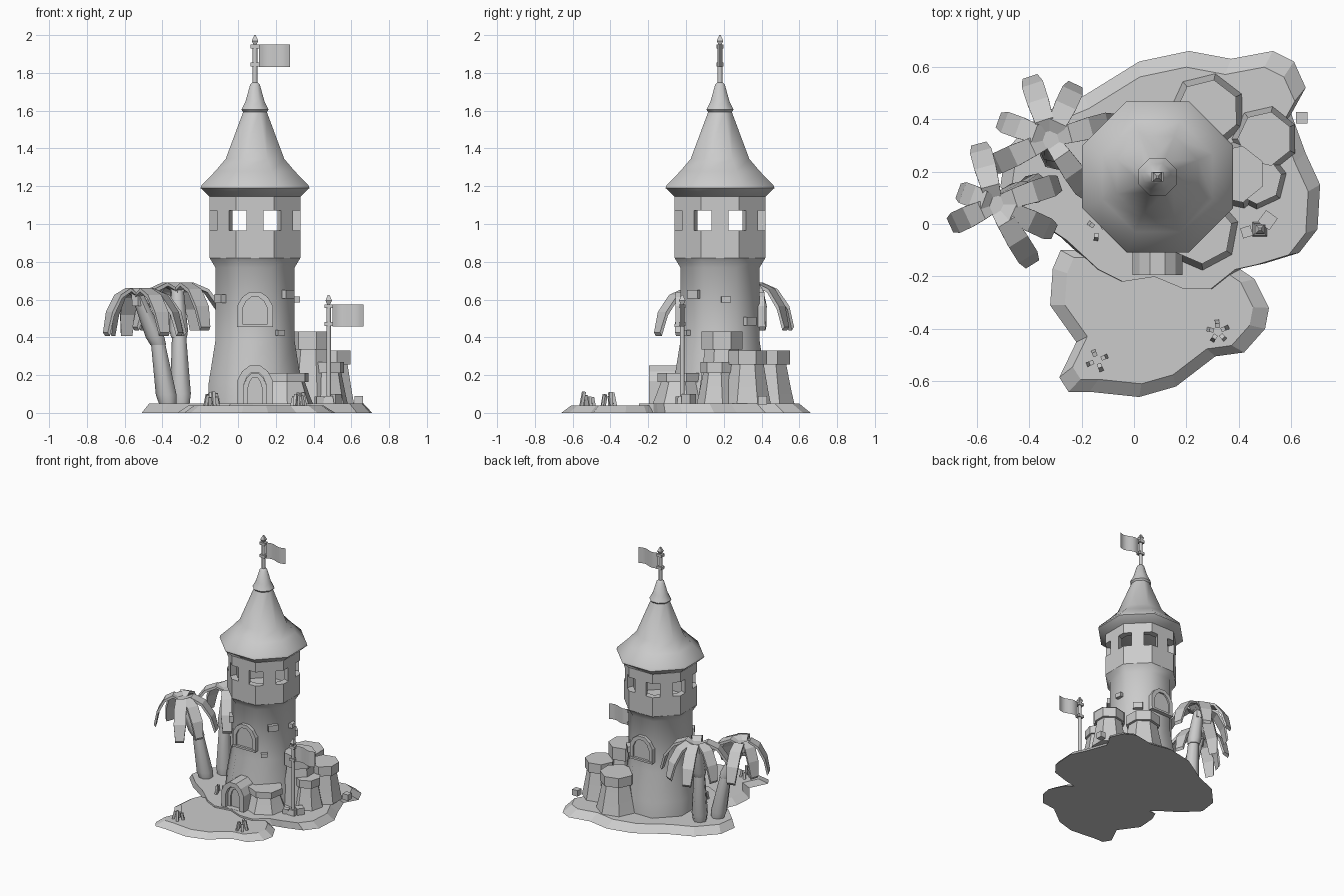
import bpy, bmesh, math, random
from math import sin, cos, pi, radians
from mathutils import Vector, Matrix

cube = bpy.data.objects.get("Cube")
if cube:
    bpy.data.objects.remove(cube)
random.seed(4)
TX, TY = 0.09, 0.18      # tower axis
GROUND = 0.05

grey = bpy.data.materials.new("plain_grey")
grey.use_nodes = True
grey.diffuse_color = (0.6, 0.6, 0.6, 1)
grey.node_tree.nodes["Principled BSDF"].inputs["Base Color"].default_value = (0.6, 0.6, 0.6, 1)


def finish(name, bm, smooth=0):
    bmesh.ops.recalc_face_normals(bm, faces=bm.faces)
    mesh = bpy.data.meshes.new(name)
    bm.to_mesh(mesh)
    bm.free()
    mesh.materials.append(grey)
    ob = bpy.data.objects.new(name, mesh)
    bpy.context.collection.objects.link(ob)
    if smooth:
        bpy.ops.object.select_all(action='DESELECT')
        ob.select_set(True)
        bpy.context.view_layer.objects.active = ob
        bpy.ops.object.shade_smooth_by_angle(angle=radians(smooth))
    return ob


def loft(bm, rings, cap=True):
    """Skin a list of equally long point rings."""
    loops = [[bm.verts.new(p) for p in ring] for ring in rings]
    n = len(loops[0])
    for a, b in zip(loops, loops[1:]):
        for i in range(n):
            bm.faces.new((a[i], a[(i + 1) % n], b[(i + 1) % n], b[i]))
    if cap:
        bm.faces.new(loops[0][::-1])
        bm.faces.new(loops[-1])
    else:
        for i in range(n):
            bm.faces.new((loops[-1][i], loops[-1][(i + 1) % n], loops[0][(i + 1) % n], loops[0][i]))


def ring(x, y, z, r, sides, turn=0.5):
    """Regular polygon whose flat-to-centre distance is r."""
    r /= cos(pi / sides)
    return [(x + r * cos(2 * pi * (i + turn) / sides), y + r * sin(2 * pi * (i + turn) / sides), z)
            for i in range(sides)]


def lathe(name, x, y, profile, sides=8, smooth=50, cap=True, turn=0.5):
    bm = bmesh.new()
    loft(bm, [ring(x, y, z, r, sides, turn) for r, z in profile], cap)
    return finish(name, bm, smooth)


def box(name, loc, size, turn=0, tilt=0):
    bm = bmesh.new()
    m = (Matrix.Translation(loc) @ Matrix.Rotation(turn, 4, 'Z') @ Matrix.Rotation(tilt, 4, 'X')
         @ Matrix.Diagonal((*size, 1)))
    bmesh.ops.create_cube(bm, size=1, matrix=m)
    return finish(name, bm)


# Ground slabs with sloping shores
def island(name, outline, centre, scale, top):
    bm = bmesh.new()
    c = Vector(centre)
    low = [Vector(p) for p in outline]
    high = [c + (p - c) * scale for p in low]
    loft(bm, [[(*p, 0) for p in low], [(*p, top) for p in high]])
    finish(name, bm)


island("rear_island", [(.02, .62), (.21, .66), (.37, .63), (.53, .66), (.61, .62), (.655, .52), (.6, .42),
       (.655, .27), (.71, .15), (.7, -.02), (.63, -.11), (.5, -.15), (.41, -.17), (.31, -.25), (.2, -.25),
       (.08, -.2), (-.05, -.22), (-.15, -.17), (-.28, -.05), (-.4, .03), (-.51, .14), (-.49, .28),
       (-.36, .42), (-.19, .49)], (.06, -.22), .93, GROUND)
island("front_island", [(-.28, -.1), (-.31, -.17), (-.32, -.31), (-.22, -.45), (-.285, -.585), (-.25, -.64),
       (-.17, -.64), (.02, -.66), (.16, -.62), (.31, -.505), (.42, -.49), (.5, -.4), (.515, -.32),
       (.46, -.21), (.3, -.1)], (.08, -.3), .86, .038)

# Tower
lathe("tower_body", TX, TY, [(.25, GROUND), (.245, .16), (.21, .38), (.21, .77), (.24, .82)])
chamber = lathe("lookout_chamber", TX, TY, [(.24, .82), (.24, 1.15), (.195, 1.15), (.195, .82)],
                smooth=0, cap=False)
for i in range(4):
    cutter = box("window_cutter", (TX, TY, 1.018), (1, .1, .105), radians(22.5 + 45 * i))
    cutter.hide_render = True
    cutter.hide_set(True)
    cutter.display_type = 'WIRE'
    mod = chamber.modifiers.new("window_cut", 'BOOLEAN')
    mod.object = cutter
    mod.operation = 'DIFFERENCE'
    mod.solver = 'EXACT'
# Apply the cuts, then drop the helpers
deps = bpy.context.evaluated_depsgraph_get()
cut_mesh = bpy.data.meshes.new_from_object(chamber.evaluated_get(deps))
chamber.modifiers.clear()
chamber.data = cut_mesh
for ob in [o for o in bpy.data.objects if o.name.startswith("window_cutter")]:
    bpy.data.objects.remove(ob)

lathe("tower_roof", TX, TY, [(.235, 1.14), (.288, 1.19), (.283, 1.205), (.21, 1.28), (.155, 1.345), (.06, 1.6)])
lathe("roof_collar", TX, TY, [(.06, 1.59), (.072, 1.605), (.05, 1.65), (.025, 1.74), (.014, 1.75)])

# Protruding bricks, by angle from the front and height
for a, z, w in [(-57, .605, .07), (52, .628, .07), (36, .425, .045), (98, .6, .05), (135, .485, .07)]:
    a = radians(a)
    box("wall_brick", (TX + .212 * sin(a), TY - .212 * cos(a), z), (w, .05, w * .65), a)


# Arched frames with a recessed panel
def arch_outline(w, h, y, z):
    half = [(.5, 0), (.5, .6), (.36, .85), (.15, 1)]
    pts = half + [(-a, b) for a, b in reversed(half)]
    return [(TX + a * w, y, z + b * h) for a, b in pts]


def arch(name, z, w, h, front, back, border, recess):
    bm = bmesh.new()
    wi, hi = w - 2 * border, h - border
    loft(bm, [arch_outline(w, h, back, z), arch_outline(w, h, front, z),
              arch_outline(wi, hi, front, z + .001), arch_outline(wi, hi, back, z + .001)], cap=False)
    finish(name + "_frame", bm)
    bm = bmesh.new()
    inset = front + recess
    loft(bm, [arch_outline(wi + .01, hi + .005, back, z), arch_outline(wi + .01, hi + .005, inset, z)])
    finish(name + "_panel", bm)


arch("doorway", GROUND, .19, .2, -.195, 0, .036, .04)
arch("inner_doorway", GROUND, .12, .16, -.165, -.1, .023, .02)
arch("front_window", .455, .19, .185, -.055, 0, .028, .012)
arch("rear_window", .455, .19, .185, 2 * TY + .055, 2 * TY, .028, -.012)
for n, y in (("front", -.045), ("rear", 2 * TY + .045)):
    box(n + "_sill", (TX, y, .462), (.19, .03, .015))

# Rock columns with an overhanging cap
for x, y, r, h in [(.39, .19, .1, .43), (.5, .325, .095, .33), (.28, .43, .11, .33),
                   (.47, .17, .085, .27), (.255, -.03, .11, .21)]:
    band = h - max(.025, h * .22)
    lathe("rock_column", x, y, [(r * 1.2, GROUND), (r * 1.08, GROUND + (band - GROUND) * .3), (r * .84, band),
                                (r, band), (r, h)], sides=7, smooth=40, turn=x * 9)


# Flags on poles
def flag(name, x, y, foot, top, w, h):
    lathe(name + "_pole", x, y, [(.012, foot), (.012, top - .05)])
    lathe(name + "_finial", x, y, [(.008, top - .05), (.017, top - .03), (.004, top)], sides=4, smooth=0)
    for z in (top - .06, top - .155):
        box(name + "_bracket", (x, y, z), (.045, .035, .02))
    bm = bmesh.new()
    prev = None
    for i in range(9):
        t = i / 8
        px, py = x + .02 + w * t, y + .012 * sin(t * 2 * pi)
        pair = [bm.verts.new((px, py, z)) for z in (top - .05 - h, top - .05)]
        if prev:
            bm.faces.new((prev[0], pair[0], pair[1], prev[1]))
        prev = pair
    finish(name + "_cloth", bm, 60)


flag("roof_flag", TX, TY, 1.74, 2.0, .165, .12)
flag("ground_flag", .48, -.02, GROUND, .625, .165, .118)
lathe("pole_foot", .48, -.02, [(.028, GROUND), (.022, .09)], sides=4, smooth=0)
for x, y, s in [(.43, -.03, .04), (.51, .015, .055), (.64, .405, .045)]:
    box("loose_stone", (x, y, GROUND + s * .4), (s, s, s), x * 8 if x < .6 else 0)


# Palms: bulging two-part trunks and drooping fronds
def frond(crown, angle, length):
    a = radians(angle)
    out, side = Vector((cos(a), sin(a), 0)), Vector((-sin(a), cos(a), 0))
    bm = bmesh.new()
    rings = []
    for r, dz, w in [(.02, .0, .028), (.3, .035, .036), (.62, .0, .042), (.88, -.09, .042), (1, -.2, .03)]:
        c = Vector(crown) + out * r * length + Vector((0, 0, dz))
        under = Vector((0, 0, -.018)) - out * .012 * r
        rings.append([c + side * w, c - side * w, c - side * w + under, c + side * w + under])
    loft(bm, rings)
    finish("palm_frond", bm)


def palm(base, middle, crown, fronds):
    pts = [Vector(p) for p in (base, middle, crown)]
    for a, b, r0, r1 in [(pts[0], pts[1], .052, .036), (pts[1], pts[2], .047, .032)]:
        bm = bmesh.new()
        rings = []
        for t, r in [(0, r0 * .85), (.15, r0), (1, r1)]:
            c = a.lerp(b, t)
            rings.append(ring(c.x, c.y, c.z, r, 7))
        loft(bm, rings)
        finish("palm_trunk", bm, 55)
    for angle, length in fronds:
        frond(crown, angle, length)
    lathe("palm_heart", crown[0], crown[1], [(.03, crown[2] - .06), (.035, crown[2] + .012)], sides=6)


palm((-.3, .26, GROUND), (-.31, .28, .4), (-.32, .325, .655),
     [(15, .26), (65, .23), (108, .25), (160, .21), (205, .25), (-55, .26)])
palm((-.37, .14, GROUND), (-.42, .12, .36), (-.53, .075, .625),
     [(18, .26), (105, .24), (205, .19), (-25, .25), (-58, .27), (160, .15)])

# Grass tufts
for x, y, z, count in [(-.14, -.02, GROUND, 3), (-.14, -.52, .035, 4), (.32, -.41, .035, 5)]:
    for i in range(count):
        a = 2 * pi * i / count + .4
        h = random.uniform(.05, .09)
        box("grass_blade", (x + .03 * cos(a), y + .03 * sin(a), z + h * .4), (.017, .017, h), a + pi / 2, -.2)
